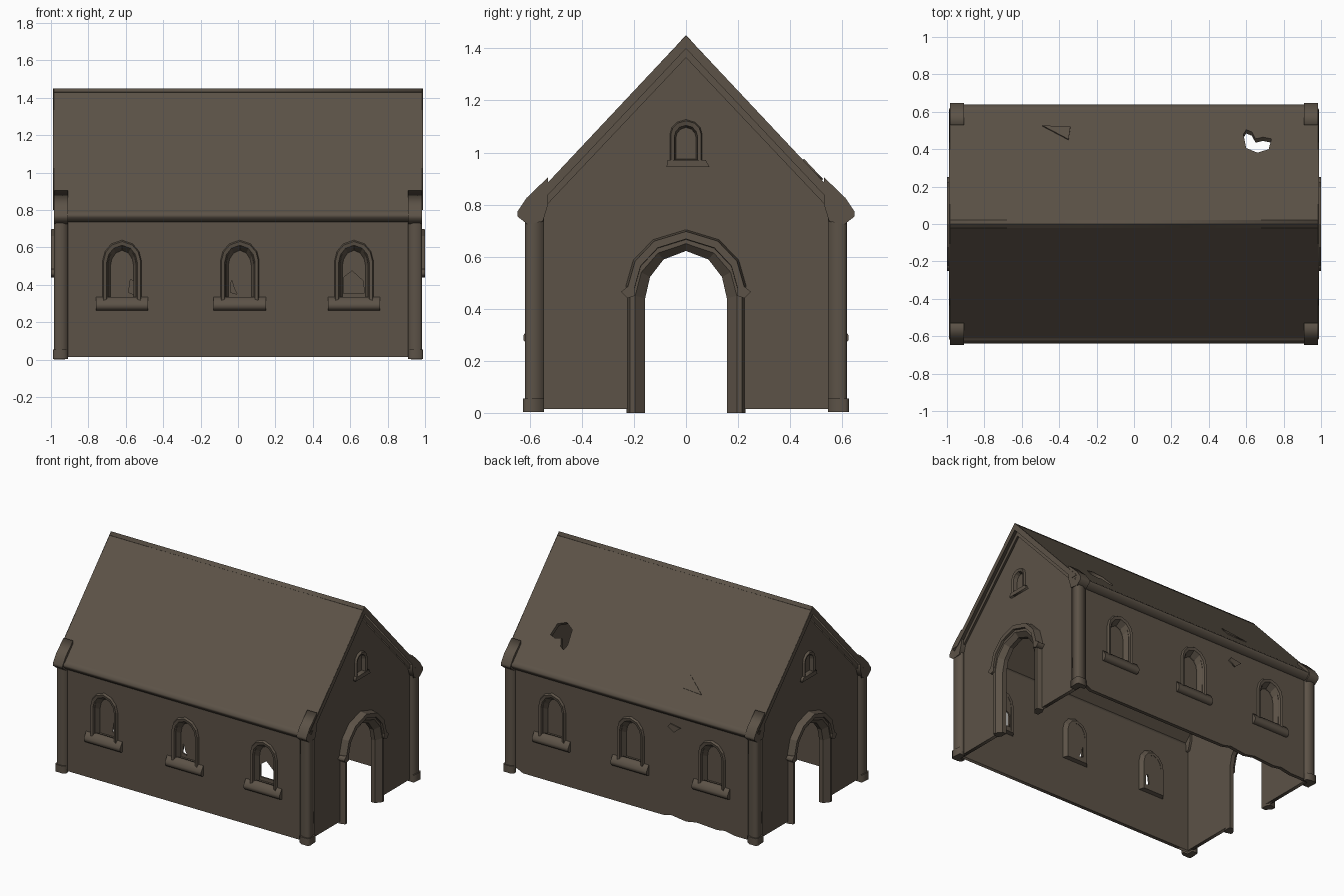
import bpy, bmesh

if "Cube" in bpy.data.objects:
    bpy.data.objects.remove(bpy.data.objects["Cube"])

stone = bpy.data.materials.new("brown stone")
stone.diffuse_color = (0.107, 0.085, 0.063, 1)
stone.use_nodes = True
stone.node_tree.nodes["Principled BSDF"].inputs["Base Color"].default_value = stone.diffuse_color


def finish(name, bm):
    bmesh.ops.remove_doubles(bm, verts=bm.verts, dist=1e-5)
    bmesh.ops.recalc_face_normals(bm, faces=bm.faces)
    me = bpy.data.meshes.new(name)
    bm.to_mesh(me)
    bm.free()
    me.materials.clear()
    me.materials.append(stone)
    ob = bpy.data.objects.new(name, me)
    bpy.context.collection.objects.link(ob)
    return ob


def plate(name, loops, w0, w1, place):
    """Flat outline (first loop) with holes (other loops), thickened from w0 to w1."""
    cu = bpy.data.curves.new("outline", 'CURVE')
    cu.dimensions, cu.fill_mode = '2D', 'BOTH'
    cu.extrude = (w1 - w0) / 2
    for pts in loops:
        sp = cu.splines.new('POLY')
        sp.points.add(len(pts) - 1)
        for p, (u, v) in zip(sp.points, pts):
            p.co = (u, v, 0, 1)
        sp.use_cyclic_u = True
    tmp = bpy.data.objects.new("outline", cu)
    bpy.context.collection.objects.link(tmp)
    bpy.context.view_layer.update()
    me = bpy.data.meshes.new_from_object(
        tmp.evaluated_get(bpy.context.evaluated_depsgraph_get()))
    bm = bmesh.new()
    bm.from_mesh(me)
    bpy.data.objects.remove(tmp)
    bpy.data.curves.remove(cu)
    bpy.data.meshes.remove(me)
    for v in bm.verts:
        v.co = place(v.co.x, v.co.y, v.co.z + (w0 + w1) / 2)
    return finish(name, bm)


def moulding(name, rings, place, closed):
    """Solid band swept round an opening through matching outlines at given depths."""
    bm = bmesh.new()
    vs = [[bm.verts.new(place(u, v, w)) for u, v in pts] for pts, w in rings]
    n = len(vs[0])
    for i in range(len(vs)):
        a, b = vs[i], vs[(i + 1) % len(vs)]
        for j in range(n if closed else n - 1):
            k = (j + 1) % n
            bm.faces.new((a[j], a[k], b[k], b[j]))
    if not closed:
        for j in (0, -1):
            bm.faces.new([r[j] for r in vs])
    return finish(name, bm)


def arch(h, z0, spring, top, cx=0):
    r = top - spring
    half = [(h, z0), (h, spring), (.88 * h, spring + .45 * r),
            (.55 * h, spring + .82 * r)]
    pts = half + [(0, top)] + [(-x, z) for x, z in reversed(half)]
    return [(cx + x, z) for x, z in pts]


def side(s):
    return lambda u, v, w: (u, s * w, v)      # long walls


def end(s):
    return lambda u, v, w: (s * w, u, v)      # gable walls


def along(s, cx=0):
    return lambda u, v, w: (cx + w, s * u, v)  # profiles running along x


WIN_X = (-.62, .01, .62)
# ragged openings in the front window panes
BROKEN = [[(-.585, .36), (-.56, .35), (-.56, .42), (-.575, .43)],
          [(-.04, .36), (-.005, .35), (-.02, .38), (-.035, .43)],
          [(.565, .355), (.565, .44), (.61, .475), (.67, .42), (.675, .355)]]

for s, label in ((-1, "front"), (1, "back")):
    # long wall, chipped at the foot on the back
    foot = [(-.96, .015)]
    if s > 0:
        foot += [(-.8, .015), (-.72, .03), (-.66, .02), (-.5, .03), (-.42, .015),
                 (-.3, .03), (-.24, .015), (.85, .015), (.9, .04), (.94, .02)]
    outline = foot + [(.96, .015), (.96, .78), (-.96, .78)]
    holes = [arch(.075, .32, .51, .61, cx) for cx in WIN_X]
    plate(label + "_wall", [outline] + holes, .572, .597, side(s))

    # windows: splayed frame, recessed pane, sill
    for i, cx in enumerate(WIN_X):
        moulding(label + "_window_frame",
                 [(arch(.108, .31, .53, .645, cx), .585),
                  (arch(.098, .31, .53, .632, cx), .612),
                  (arch(.082, .32, .52, .612, cx), .608),
                  (arch(.062, .33, .50, .585, cx), .565),
                  (arch(.062, .33, .50, .585, cx), .545),
                  (arch(.08, .32, .51, .605, cx), .545)], side(s), True)
        pane = [arch(.066, .325, .505, .59, cx)]
        if s < 0:
            pane.append(BROKEN[i])
        plate(label + "_window_pane", pane, .547, .557, side(s))
        plate(label + "_window_sill",
              [[(.58, .262), (.612, .265), (.625, .28), (.625, .297), (.6, .335), (.58, .335)]],
              -.14, .14, along(s, cx))

    # eaves moulding and its heavier end caps
    plate(label + "_eaves",
          [[(.575, .735), (.61, .735), (.635, .76), (.64, .775), (.61, .80), (.575, .80)]],
          -.975, .975, along(s))
    for a, b in ((-.985, -.91), (.91, .985)):
        plate(label + "_eaves_cap",
              [[(.55, .735), (.61, .725), (.648, .755), (.648, .772), (.612, .826),
                (.53, .905), (.53, .80)]], a, b, along(s))

    # roof slope, laid out from the ridge down (v = 0 at ridge, 1 at eaves)
    def slope(u, v, w, s=s):
        return (u, s * (.615 * v + .72 * w), 1.45 - .655 * v + .69 * w)
    roof = [[(-.985, 0), (.985, 0), (.985, 1), (-.985, 1)]]
    if s > 0:
        roof.append([(.585, .78), (.60, .82), (.63, .80), (.65, .74), (.69, .755),
                     (.735, .74), (.72, .65), (.66, .62), (.60, .66)])
        plate("roof_patch", [[(-.49, .85), (-.34, .84), (-.35, .73)]], 0, .006, slope)
    plate(label + "_roof", roof, -.028, 0, slope)

    # corner posts with a spread foot
    for t in (-1, 1):
        post = [(.908, .59), (.908, .606), (.94, .618), (.972, .618), (.985, .605),
                (.975, .545), (.94, .545), (.94, .59)]
        base = [(.908, .59), (.908, .612), (.93, .626), (.98, .626), (.99, .612),
                (.985, .545), (.94, .545), (.94, .59)]

        def corner(u, v, w, s=s, t=t):
            return (t * u, s * v, w)
        plate("corner_post", [post], .03, .75, corner)
        plate("corner_foot", [base], .004, .055, corner)

# chip of stone on the back wall
plate("back_wall_chip", [[(-.38, .66), (-.33, .62), (-.28, .65), (-.30, .675)]],
      .59, .606, side(1))

for s, label in ((-1, "left"), (1, "right")):
    # gable wall with doorway and small upper window
    door = arch(.185, .015, .45, .655)
    gable = door + [(-.598, .015), (-.598, .79), (0, 1.42), (.598, .79), (.598, .015)]
    plate(label + "_gable", [gable, arch(.045, .97, 1.06, 1.105)], .925, .95, end(s))

    # doorway surround with splayed inner edge
    moulding(label + "_door_frame",
             [(arch(.228, 0, .45, .68), .94),
              (arch(.215, 0, .45, .67), .985),
              (arch(.195, 0, .45, .65), .985),
              (arch(.157, 0, .44, .622), .955),
              (arch(.157, 0, .44, .622), .925),
              (arch(.2, 0, .45, .65), .925)], end(s), False)
    # hood over the doorway, with small stops at the spring line
    moulding(label + "_door_hood",
             [(arch(.232, .45, .49, .705), .94),
              (arch(.222, .45, .49, .697), 1.0),
              (arch(.198, .45, .48, .668), 1.0),
              (arch(.195, .45, .48, .66), .94)], end(s), False)
    for t in (-1, 1):
        plate(label + "_hood_stop", [[(t * .195, .45), (t * .225, .44), (t * .25, .465),
                                      (t * .225, .485), (t * .195, .48)]], .94, 1.0, end(s))

    # small gable window
    moulding(label + "_gable_window_frame",
             [(arch(.065, .96, 1.07, 1.13), .94),
              (arch(.058, .965, 1.07, 1.122), .965),
              (arch(.045, .97, 1.06, 1.105), .96),
              (arch(.038, .975, 1.055, 1.095), .93)], end(s), True)
    plate(label + "_gable_window_pane", [arch(.046, .968, 1.06, 1.106)], .926, .934, end(s))
    plate(label + "_gable_window_sill", [[(-.075, .945), (.09, .945), (.075, .972), (-.07, .972)]],
          .94, .968, end(s))

    # raking edge mouldings under the roof
    for d, w in ((.05, .988), (.085, .965)):
        plate(label + "_roof_edge", [[(-.61, .80), (0, 1.449), (.61, .80), (.61 - d * .9, .80),
                                      (0, 1.449 - d), (-.61 + d * .9, .80)]], .945, w, end(s))
